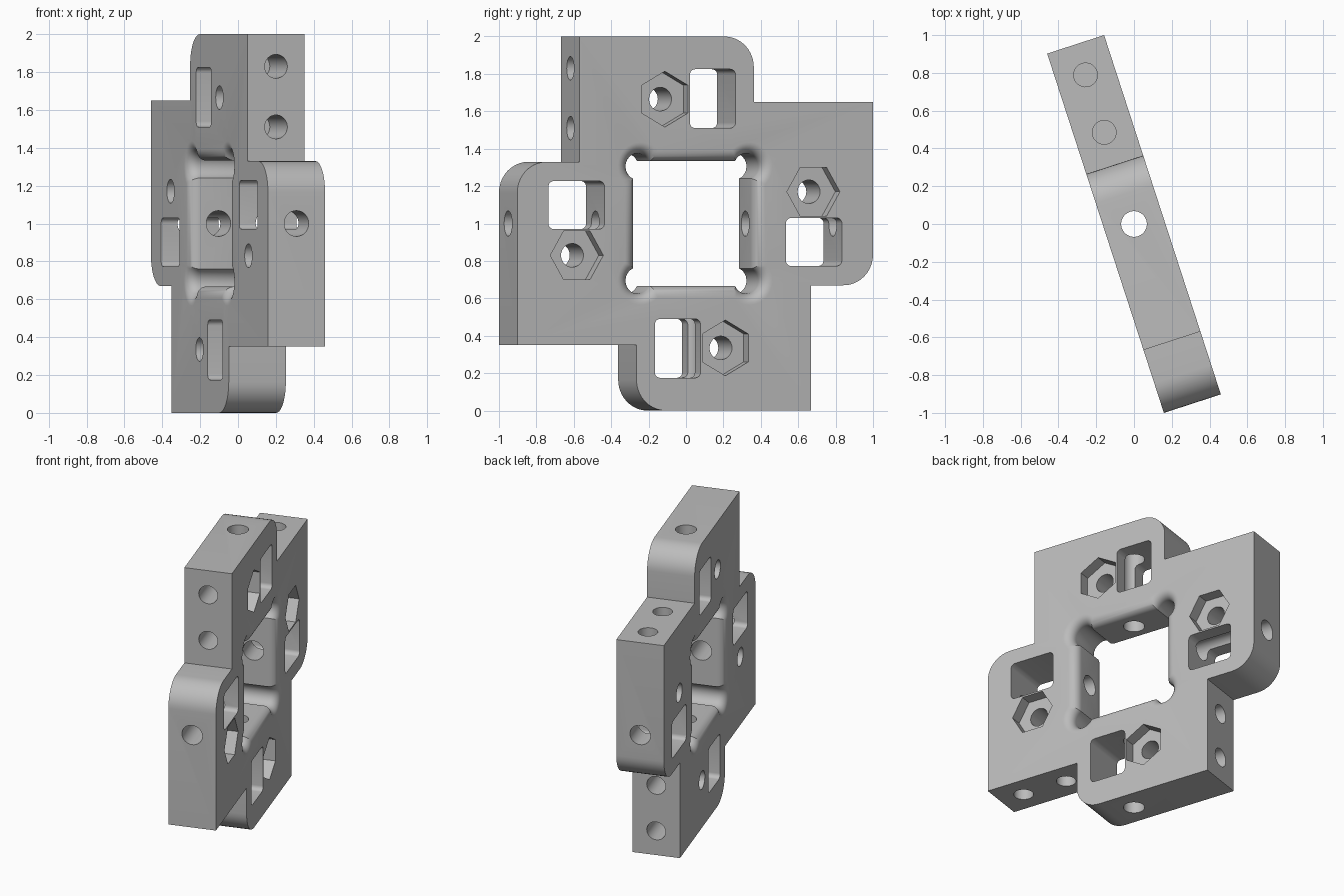
import bpy, bmesh
from math import sin, cos, pi, radians, sqrt, acos, atan2
from mathutils import Vector, Matrix

if "Cube" in bpy.data.objects:
    bpy.data.objects.remove(bpy.data.objects["Cube"])

T = 0.317            # plate thickness (local x); outline lies in local y, z
H = T / 2


def arc(cy, cz, r, a0, a1, n):
    return [(cy + r * cos(a0 + (a1 - a0) * i / n),
             cz + r * sin(a0 + (a1 - a0) * i / n)) for i in range(n + 1)]


def turn(points, k):
    """Quarter turns in the plate plane, pinwheel fashion."""
    for _ in range(k):
        points = [(z, -y) for y, z in points]
    return points


def loft(name, sections):
    """Closed solid through (depth, outline) sections."""
    bm = bmesh.new()
    rings = [[bm.verts.new((d, y, z)) for y, z in pts] for d, pts in sections]
    n = len(rings[0])
    for lo, hi in zip(rings, rings[1:]):
        for i in range(n):
            j = (i + 1) % n
            bm.faces.new((lo[i], lo[j], hi[j], hi[i]))
    bm.faces.new(rings[0])
    bm.faces.new(rings[-1])
    bmesh.ops.recalc_face_normals(bm, faces=bm.faces)
    mesh = bpy.data.meshes.new(name)
    bm.to_mesh(mesh)
    bm.free()
    ob = bpy.data.objects.new(name, mesh)
    bpy.context.collection.objects.link(ob)
    return ob


def circle(y, z, r, n=32):
    return arc(y, z, r, 0, 2 * pi, n)[:-1]


def rounded_box(y0, y1, z0, z1, r):
    pts = []
    for i, (y, z) in enumerate([(y1 - r, z1 - r), (y0 + r, z1 - r),
                                (y0 + r, z0 + r), (y1 - r, z0 + r)]):
        pts += arc(y, z, r, i * pi / 2, (i + 1) * pi / 2, 6)
    return pts


def rod(start, end, r):
    """Round cutter between two points."""
    start, end = Vector(start), Vector(end)
    length = (end - start).length
    ob = loft("drill", [(0, circle(0, 0, r)), (length, circle(0, 0, r))])
    rot = (end - start).to_track_quat('X', 'Z').to_matrix().to_4x4()
    ob.data.transform(Matrix.Translation(start) @ rot)
    return ob


def cut(ob, cutter):
    cutter.hide_render = True
    mod = ob.modifiers.new("cut", 'BOOLEAN')
    mod.operation = 'DIFFERENCE'
    mod.solver = 'EXACT'
    mod.object = cutter
    bpy.ops.object.select_all(action='DESELECT')
    bpy.context.view_layer.objects.active = ob
    ob.select_set(True)
    bpy.ops.object.modifier_apply(modifier=mod.name)
    bpy.data.objects.remove(cutter)


# Pinwheel plate: four arms, each with one rounded corner
ARM, STEP, R = 0.33, 0.65, 0.165
quarter = [(-STEP, 1)] + arc(ARM - R, 1 - R, R, pi / 2, 0, 10) + [(ARM, STEP)]
outline = []
for k in range(4):
    outline += turn(quarter, k)[:-1] + turn(quarter, k)[-1:]
plate = loft("pinwheel_plate", [(-H, outline), (H, outline)])

# Central window with relieved corners and rounded rims
WIN, RELIEF, RR, RIM = 0.333, 0.305, 0.07, 0.06


def window(e):
    r, dx = RR + e, WIN + e - RELIEF
    a0 = -atan2(sqrt(r * r - dx * dx), dx)
    corner = arc(RELIEF, RELIEF, r, pi / 2 - a0, a0, 18)
    return [p for k in range(4) for p in turn(corner, k)]


half = [(H - RIM + RIM * sin(t), RIM * (1 - cos(t)))
        for t in [i * pi / 16 for i in range(9)]] + [(H + 0.05, RIM)]
profile = [(-d, e) for d, e in reversed(half)] + half
cut(plate, loft("window_cutter", [(d, window(e)) for d, e in profile]))

# Long edge-to-edge bores through the middle of the arms
cut(plate, rod((0, 0, -1.2), (0, 0, 1.2), 0.068))
cut(plate, rod((0, -1.2, 0), (0, 1.2, 0), 0.068))

# Features repeated on every arm
slot = rounded_box(-0.03, 0.227, 0.51, 0.825, 0.03)
hexagon = [(-0.17 + y, 0.665 + z) for y, z in arc(0, 0, 0.149, pi / 2, pi / 2 + 2 * pi, 6)[:-1]]
bolt = circle(-0.17, 0.665, 0.063)
for k in range(4):
    for pts, lo, hi in ((slot, -1, 1), (bolt, -1, 1), (hexagon, H - 0.08, 1)):
        cut(plate, loft("cutter", [(lo, turn(pts, k)), (hi, turn(pts, k))]))
    # Blind side holes
    for z in (0.51, 0.83):
        (y0, z0), (y1, z1) = turn([(-0.8, z), (-STEP + 0.3, z)], k)
        cut(plate, rod((0, y0, z0), (0, y1, z1), 0.063))

# Material and placement
grey = bpy.data.materials.new("plain_grey")
grey.use_nodes = True
colour = (0.5, 0.5, 0.5, 1)
grey.diffuse_color = colour
grey.node_tree.nodes["Principled BSDF"].inputs["Base Color"].default_value = colour
plate.data.materials.clear()
plate.data.materials.append(grey)
for face in plate.data.polygons:
    face.material_index = 0
plate.location.z = 1
plate.rotation_euler.z = radians(18)
bpy.ops.object.shade_smooth_by_angle(angle=radians(30))
